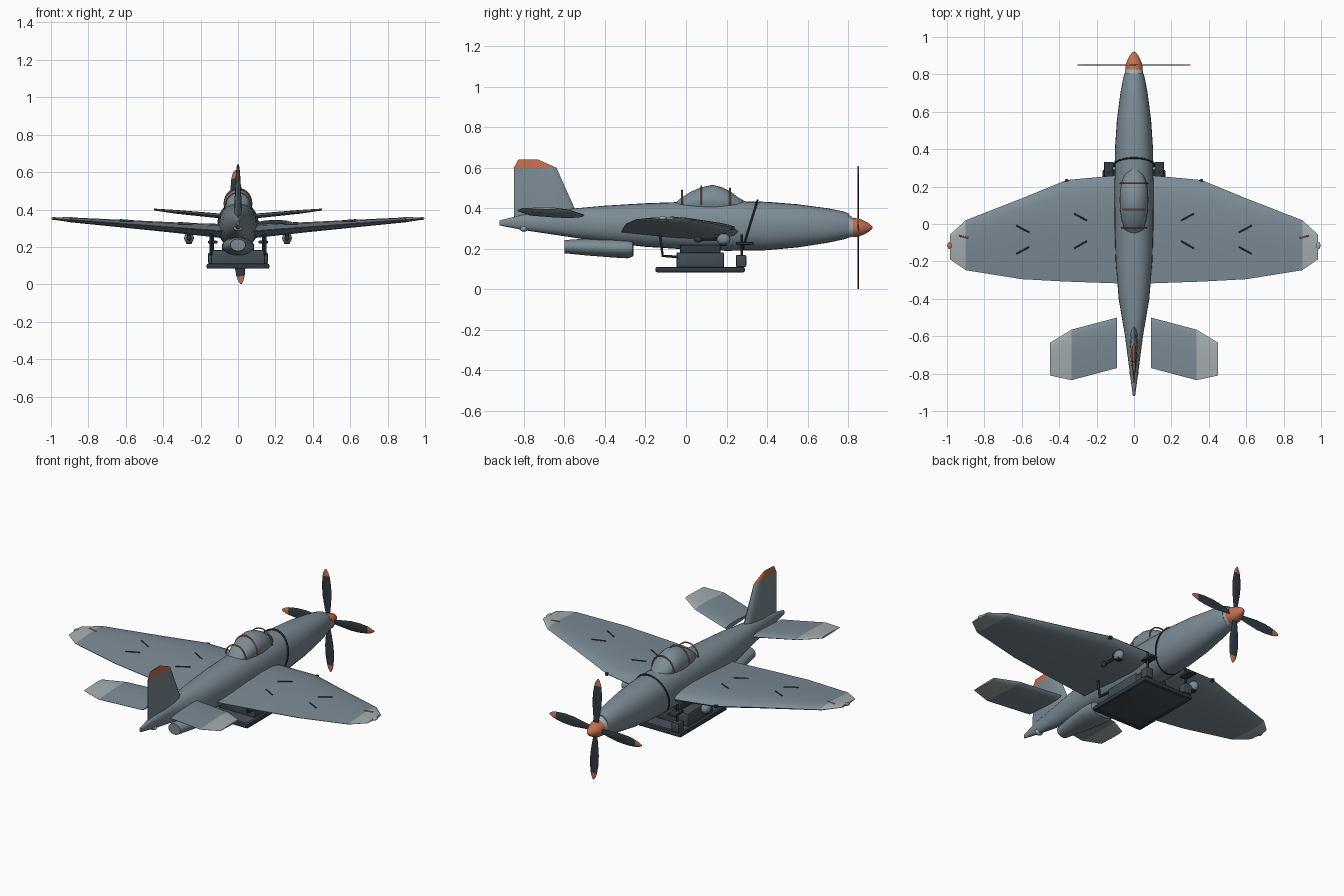
import bpy, bmesh
from math import sin, cos, pi, radians, copysign
from mathutils import Vector, Matrix

if "Cube" in bpy.data.objects:
    bpy.data.objects.remove(bpy.data.objects["Cube"], do_unlink=True)


def material(name, rgb):
    m = bpy.data.materials.new(name)
    m.use_nodes = True
    m.diffuse_color = (*rgb, 1)
    m.node_tree.nodes["Principled BSDF"].inputs["Base Color"].default_value = (*rgb, 1)
    return m


GREY = material("blue_grey_paint", (0.20, 0.26, 0.30))
LIGHT = material("pale_grey_paint", (0.37, 0.42, 0.43))
DARK = material("charcoal_metal", (0.03, 0.042, 0.055))
SLATE = material("slate_metal", (0.055, 0.075, 0.092))
ORANGE = material("burnt_orange", (0.55, 0.16, 0.08))
made = []


def finish(name, bm, mats, rule=None):
    """Turn a bmesh into an object; rule picks a material from a face centre."""
    bmesh.ops.recalc_face_normals(bm, faces=bm.faces)
    if rule:
        for f in bm.faces:
            f.material_index = int(rule(f.calc_center_median()))
    me = bpy.data.meshes.new(name)
    bm.to_mesh(me)
    bm.free()
    for m in mats:
        me.materials.append(m)
    ob = bpy.data.objects.new(name, me)
    bpy.context.collection.objects.link(ob)
    made.append(ob)
    return ob


def loft(name, rings, mats, rule=None, matrix=None):
    bm = bmesh.new()
    rows = [[bm.verts.new(p) for p in ring] for ring in rings]
    n = len(rows[0])
    for a, b in zip(rows, rows[1:]):
        for i in range(n):
            j = (i + 1) % n
            bm.faces.new((a[i], a[j], b[j], b[i]))
    bm.faces.new(rows[0])
    bm.faces.new(rows[-1])
    if rule:
        for f in bm.faces:
            f.material_index = int(rule(f.calc_center_median()))
    if matrix:
        bm.transform(matrix)
    return finish(name, bm, mats)


def oval(y, half_w, bottom, top, n=28, power=1.0):
    """Cross-section across the length axis; power below 1 squares it off."""
    ring = []
    for i in range(n):
        a = 2 * pi * i / n
        c, s = cos(a), sin(a)
        ring.append(Vector((half_w * copysign(abs(c) ** power, c), y,
                            (top + bottom) / 2 + (top - bottom) / 2 * copysign(abs(s) ** power, s))))
    return ring


def body(name, stations, mats, rule=None, power=1.0):
    return loft(name, [oval(*s, power=power) for s in stations], mats, rule)


FOIL = ((0, 0), (.03, .45), (.12, .85), (.3, 1), (.55, .8), (.8, .4), (1, .06))


def foil(lead, trail, thick):
    """Closed airfoil as (length position, thickness offset) pairs."""
    upper = [(lead + (trail - lead) * t, thick / 2 * h) for t, h in FOIL]
    return upper + [(y, -h) for y, h in reversed(upper[1:])]


def box(name, centre, size, mat, bevel=0.0, turn=0.0):
    bm = bmesh.new()
    bmesh.ops.create_cube(bm, size=1, matrix=Matrix.Translation(centre)
                          @ Matrix.Rotation(turn, 4, 'Z') @ Matrix.Diagonal((*size, 1)))
    if bevel:
        bmesh.ops.bevel(bm, geom=bm.edges[:], offset=bevel, segments=2, affect='EDGES', profile=.5)
    return finish(name, bm, [mat])


def ball(name, centre, size, mat):
    bm = bmesh.new()
    bmesh.ops.create_uvsphere(bm, u_segments=16, v_segments=10, radius=1,
                              matrix=Matrix.Translation(centre) @ Matrix.Diagonal((*size, 1)))
    return finish(name, bm, [mat])


def tube(name, points, radius, mat, cyclic=False):
    cu = bpy.data.curves.new(name, 'CURVE')
    cu.dimensions = '3D'
    cu.bevel_depth, cu.bevel_resolution, cu.use_fill_caps = radius, 1, True
    sp = cu.splines.new('POLY')
    sp.points.add(len(points) - 1)
    for p, co in zip(sp.points, points):
        p.co = (*co, 1)
    sp.use_cyclic_u = cyclic
    tmp = bpy.data.objects.new(name, cu)
    bm = bmesh.new()
    bpy.context.collection.objects.link(tmp)
    me = bpy.data.meshes.new_from_object(tmp.evaluated_get(bpy.context.evaluated_depsgraph_get()))
    bm.from_mesh(me)
    bpy.data.objects.remove(tmp)
    bpy.data.curves.remove(cu)
    bpy.data.meshes.remove(me)
    return finish(name, bm, [mat])


# Fuselage: (y, half width, bottom, top)
body("fuselage", [(-.92, .006, .315, .34), (-.8, .022, .292, .37), (-.6, .048, .262, .395),
                  (-.4, .082, .232, .413), (-.2, .098, .21, .425), (0, .104, .197, .432),
                  (.2, .105, .19, .436), (.4, .102, .193, .432), (.55, .092, .207, .42),
                  (.7, .073, .23, .4), (.78, .058, .247, .384), (.805, .05, .256, .374)],
     [GREY], power=.9)
body("nose_collar", [(.8, .05, .255, .372), (.825, .046, .26, .352)], [LIGHT])
body("spinner", [(.825, .047, .258, .352), (.85, .045, .26, .35), (.875, .036, .269, .341),
                 (.9, .023, .282, .328), (.915, .011, .294, .316), (.922, .002, .303, .307)], [ORANGE])
body("belly_pod", [(-.6, .04, .178, .243), (-.5, .06, .168, .25), (-.36, .083, .157, .252),
                   (-.29, .086, .153, .25), (-.265, .08, .16, .245), (-.258, .065, .172, .235)], [GREY])
ball("tail_light", (0, -.8, .3), (.024, .02, .016), LIGHT)

# Canopy and its hoops
body("canopy", [(-.06, .02, .39, .418), (-.03, .05, .38, .447), (.02, .066, .37, .48), (.07, .074, .36, .502),
                (.13, .077, .35, .516), (.18, .074, .36, .503), (.22, .067, .37, .482),
                (.26, .052, .38, .452), (.3, .02, .39, .43)], [GREY])
for i, (y, r, top) in enumerate(((-.02, .067, .49), (.075, .075, .51), (.217, .073, .5))):
    arch = [(r * cos(a), y, .42 + (top - .42) * sin(a)) for a in (pi * k / 16 for k in range(17))]
    tube(f"canopy_hoop_{i + 1}", arch, .004, ORANGE)

# Slanted strap round the fuselage
tube("fuselage_strap", [(.107 * cos(a), .315 + .038 * sin(a), .315 + .125 * sin(a))
                        for a in (2 * pi * k / 32 for k in range(32))], .005, DARK, True)

# Propeller
BLADE = ((.03, .012), (.08, .02), (.15, .029), (.21, .029), (.262, .022), (.285, .015), (.303, .004))
for k in range(4):
    rings = [[(w * cos(a), .003 * sin(a) + .0015 * cos(a), r) for a in (2 * pi * i / 10 for i in range(10))]
             for r, w in BLADE]
    place = Matrix.Translation((0, .85, .305)) @ Matrix.Rotation(radians(-3) + k * pi / 2, 4, 'Y')
    loft(f"propeller_blade_{k + 1}", rings, [DARK, ORANGE], lambda c: c.z > .262, place)

# Tail fin: (z, leading y, trailing y, thickness)
loft("tail_fin", [[(t, y, z) for y, t in foil(lead, trail, th)]
                  for z, lead, trail, th in ((.34, -.53, -.85, .045), (.4, -.55, -.85, .042),
                                             (.6, -.64, -.85, .022), (.64, -.73, -.828, .01))],
     [GREY, ORANGE], lambda c: c.z > .6)

# Wing stations: (x, leading y, trailing y, middle z, thickness)
WING = ((.07, .262, -.318, .283, .075), (.36, .235, -.308, .305, .055), (.6, .137, -.295, .323, .042),
        (.9, .02, -.247, .345, .026), (.985, -.058, -.188, .352, .012))
TAIL = ((.09, -.5, -.77, .365, .026), (.335, -.565, -.835, .388, .02), (.45, -.635, -.81, .4, .01))


def wing_top(x, y):
    for a, b in zip(WING, WING[1:]):
        if x <= b[0]:
            s = [p + (q - p) * (x - a[0]) / (b[0] - a[0]) for p, q in zip(a, b)]
            t = (y - s[1]) / (s[2] - s[1])
            for (t0, h0), (t1, h1) in zip(FOIL, FOIL[1:]):
                if t <= t1:
                    return s[3] + s[4] / 2 * (h0 + (h1 - h0) * (t - t0) / (t1 - t0))
    return WING[-1][3]


MARKS = ((.25, .018, .32, .055), (.25, -.09, .32, -.13), (.56, -.045, .63, -.008), (.56, -.122, .63, -.16))

for side, s in (("left", 1), ("right", -1)):
    for name, table, edge in (("wing", WING, .9), ("tailplane", TAIL, .335)):
        loft(f"{side}_{name}", [[(s * x, y, z + t) for y, t in foil(le, te, th)] for x, le, te, z, th in table],
             [GREY, LIGHT], lambda c, e=edge: abs(c.x) > e)
    # Wing surface marks, tip lights and leading edge stubs
    for i, (x0, y0, x1, y1) in enumerate(MARKS):
        tube(f"{side}_wing_mark_{i + 1}", [(s * x0, y0, wing_top(x0, y0)), (s * x1, y1, wing_top(x1, y1))], .004, DARK)
    tube(f"{side}_tip_stripe", [(s * .885, -.075, wing_top(.885, -.075)),
                                (s * .935, -.063, wing_top(.935, -.063))], .004, ORANGE)
    ball(f"{side}_tip_light", (s * .985, -.115, .352), (.012, .02, .009), LIGHT if s > 0 else ORANGE)
    box(f"{side}_edge_stub", (s * .36, .222, .303), (.018, .035, .018), DARK, .004)
    # Underwing pod with its rear barrel
    ball(f"{side}_wing_pod", (s * .262, .185, .247), (.026, .034, .03), GREY)
    tube(f"{side}_pod_barrel", [(s * .262, .16, .245), (s * .262, .07, .245)], .008, DARK)
    ball(f"{side}_barrel_end", (s * .262, .06, .246), (.014, .022, .014), DARK)
    box(f"{side}_pod_pylon", (s * .262, .17, .268), (.02, .06, .03), DARK, .003)
    box(f"{side}_pod_foot", (s * .262, .185, .222), (.03, .03, .014), DARK, .003)
    # Cargo frame struts
    tube(f"{side}_rear_strut", [(s * .145, -.13, .275), (s * .145, -.115, .165), (s * .145, -.04, .16)], .008, DARK)
    tube(f"{side}_front_strut", [(s * .135, .275, .27), (s * .135, .275, .14)], .007, DARK)
    box(f"{side}_front_block", (s * .135, .272, .14), (.05, .052, .06), SLATE, .008)
    box(f"{side}_front_bar", (s * .135, .29, .226), (.05, .085, .014), DARK, .004)
    box(f"{side}_tray_rail", (s * .155, .07, .097), (.025, .44, .027), DARK, .008)

# Cargo tray and crate
box("cargo_tray", (0, .07, .097), (.32, .43, .02), SLATE, .006)
box("cargo_crate", (0, .07, .14), (.29, .235, .085), SLATE, .008)
box("crate_saddle", (0, .07, .19), (.17, .2, .06), DARK, .006)
for name, y in (("rear", -.138), ("front", .278)):
    box(f"tray_{name}_rail", (0, y, .097), (.33, .025, .027), DARK, .008)

# Smooth shading with sharp edges kept
bpy.ops.object.select_all(action='DESELECT')
for ob in made:
    ob.select_set(True)
bpy.context.view_layer.objects.active = made[0]
bpy.ops.object.shade_smooth_by_angle(angle=radians(32))
